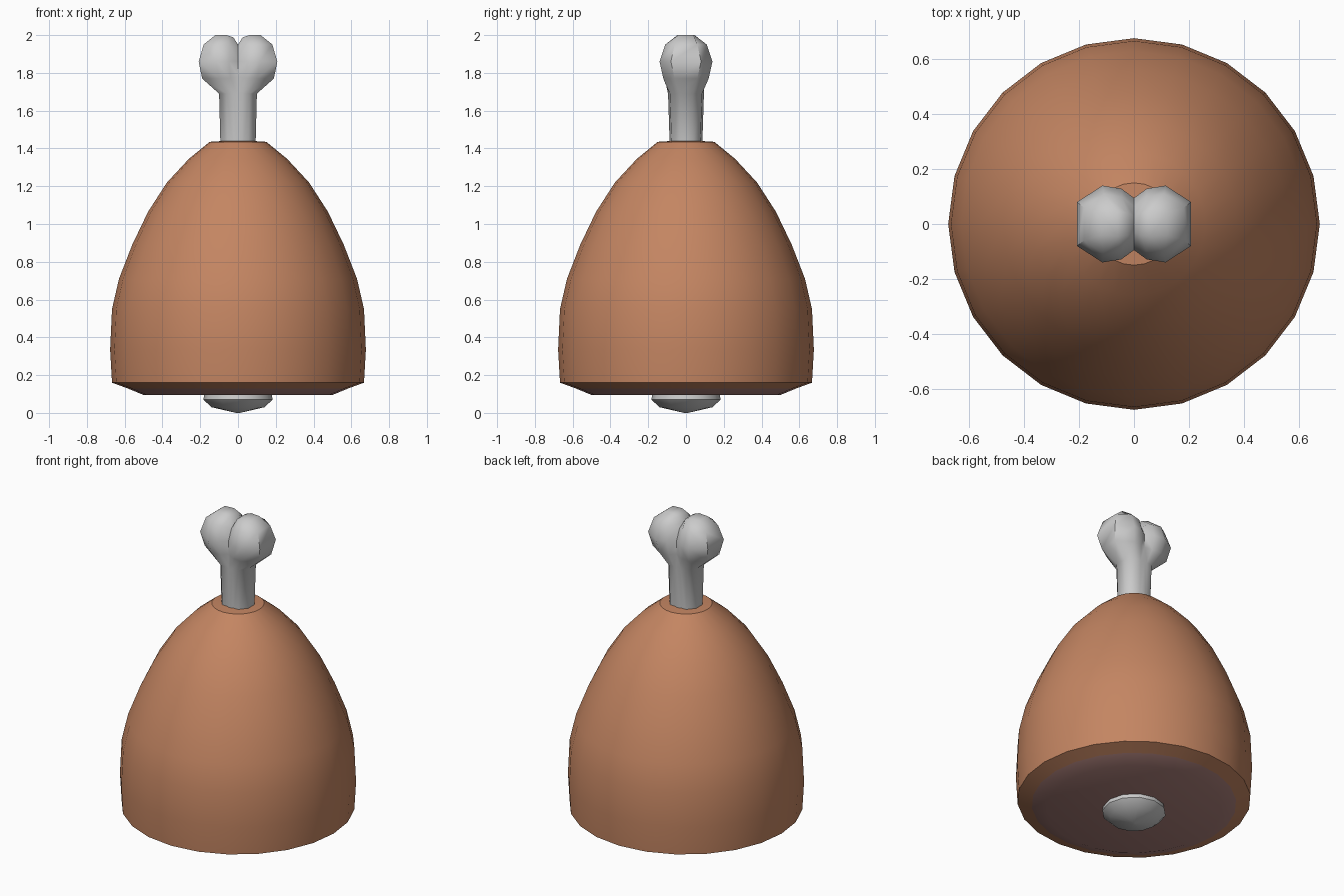
import bpy, bmesh
from math import cos, sin, pi, radians

if "Cube" in bpy.data.objects:
    bpy.data.objects.remove(bpy.data.objects["Cube"])


def finish(bm, name, color=None, angle=35):
    bmesh.ops.remove_doubles(bm, verts=bm.verts, dist=0.0005)
    bmesh.ops.recalc_face_normals(bm, faces=bm.faces)
    me = bpy.data.meshes.new(name)
    bm.to_mesh(me)
    bm.free()
    ob = bpy.data.objects.new(name, me)
    bpy.context.collection.objects.link(ob)
    if color:
        mat = bpy.data.materials.new(name + "_colour")
        mat.diffuse_color = (*color, 1)
        mat.use_nodes = True
        mat.node_tree.nodes["Principled BSDF"].inputs["Base Color"].default_value = mat.diffuse_color
        me.materials.append(mat)
    bpy.ops.object.select_all(action='DESELECT')
    ob.select_set(True)
    bpy.context.view_layer.objects.active = ob
    bpy.ops.object.shade_smooth_by_angle(angle=radians(angle))
    return ob


def revolve(name, profile, sides, color=None, cap_end=True, angle=35):
    bm = bmesh.new()
    rings = [[bm.verts.new((r * cos(2 * pi * i / sides), r * sin(2 * pi * i / sides), z))
              for i in range(sides)] for r, z in profile]
    for a, b in zip(rings, rings[1:]):
        for i in range(sides):
            j = (i + 1) % sides
            bm.faces.new((a[i], a[j], b[j], b[i]))
    if cap_end:
        bm.faces.new(rings[-1])
    return finish(bm, name, color, angle)


# Browned outside of the meat, including the rim turned under at the base
revolve("meat_skin", [(0.07, 1.44), (0.15, 1.435), (0.26, 1.345), (0.376, 1.22), (0.476, 1.065),
                      (0.56, 0.89), (0.63, 0.71), (0.667, 0.55), (0.677, 0.335),
                      (0.667, 0.16), (0.585, 0.13)], 24, (0.55, 0.235, 0.122), cap_end=False)

# Pink cut face underneath
revolve("cut_face", [(0.585, 0.13), (0.5, 0.095)], 24, (0.42, 0.22, 0.2))

# Bone end showing through the cut face
revolve("lower_bone_end", [(0.175, 0.12), (0.183, 0.07), (0.14, 0.03), (0.01, 0.0)], 12)

# Upper bone: half outlines lofted upward, then mirrored into two lobes
# (z at crease, z, crease y, middle x, middle y, outer x, outer y)
rows = [(1.38, 1.38, 0.085, 0.055, 0.075, 0.092, 0.03),
        (1.69, 1.69, 0.095, 0.060, 0.085, 0.100, 0.035),
        (1.78, 1.77, 0.095, 0.100, 0.120, 0.190, 0.060),
        (1.86, 1.86, 0.095, 0.115, 0.140, 0.208, 0.080),
        (1.93, 1.95, 0.065, 0.110, 0.110, 0.182, 0.060),
        (1.95, 2.00, 0.030, 0.060, 0.045, 0.120, 0.040)]
bm = bmesh.new()
rings = []
for z0, z, y0, xm, ym, xo, yo in rows:
    side = [(0, y0, z0), (xm * 0.4, y0 + 0.75 * (ym - y0), z0 + 0.75 * (z - z0)),
            (xm, ym, z), (xo, yo, z)]
    outline = [(x, -y, h) for x, y, h in side] + side[::-1]
    rings.append([bm.verts.new(p) for p in outline])
for a, b in zip(rings, rings[1:]):
    for i in range(7):
        bm.faces.new((a[i], a[i + 1], b[i + 1], b[i]))
top = rings[-1]
for i in range(3):
    bm.faces.new((top[i], top[i + 1], top[6 - i], top[7 - i]))
bmesh.ops.mirror(bm, geom=bm.verts[:] + bm.edges[:] + bm.faces[:], axis='X', merge_dist=0.001)
finish(bm, "upper_bone", angle=50)
